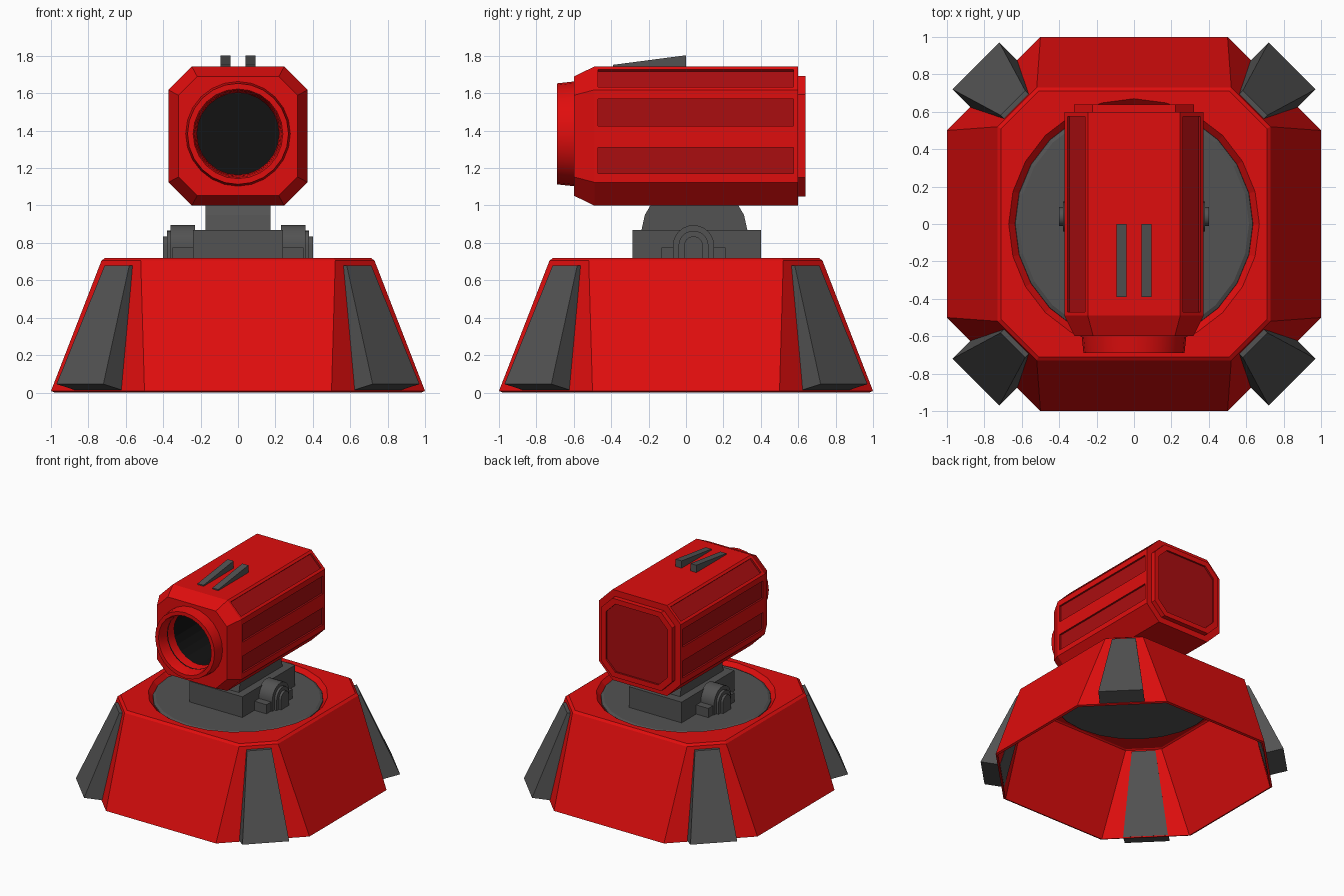
import bpy, bmesh, math
from mathutils import Vector

cube = bpy.data.objects.get("Cube")
if cube:
    bpy.data.objects.remove(cube, do_unlink=True)


def material(name, rgb):
    m = bpy.data.materials.new(name)
    m.use_nodes = True
    m.diffuse_color = (*rgb, 1)
    m.node_tree.nodes["Principled BSDF"].inputs["Base Color"].default_value = (*rgb, 1)
    return m


red = material("bright red", (0.74, 0.004, 0.004))
dark_red = material("dark red", (0.40, 0.004, 0.005))
gray = material("dark gray", (0.085, 0.085, 0.085))
black = material("black", (0.006, 0.006, 0.006))


def loft(name, rings, mat, caps=(True, True), smooth=False):
    """Skin a list of closed rings, optionally capping the ends."""
    bm = bmesh.new()
    loops = [[bm.verts.new(p) for p in ring] for ring in rings]
    for a, b in zip(loops, loops[1:]):
        n = len(a)
        for i in range(n):
            j = (i + 1) % n
            bm.faces.new((a[i], a[j], b[j], b[i]))
    if caps[0]:
        bm.faces.new(loops[0])
    if caps[1]:
        bm.faces.new(loops[-1])
    bmesh.ops.recalc_face_normals(bm, faces=bm.faces)
    return finish(name, bm, mat, smooth)


def finish(name, bm, mat, smooth=False):
    mesh = bpy.data.meshes.new(name)
    bm.to_mesh(mesh)
    bm.free()
    mesh.materials.append(mat)
    ob = bpy.data.objects.new(name, mesh)
    bpy.context.collection.objects.link(ob)
    if smooth:
        bpy.ops.object.select_all(action='DESELECT')
        ob.select_set(True)
        bpy.context.view_layer.objects.active = ob
        bpy.ops.object.shade_smooth_by_angle(angle=math.radians(30))
    return ob


def octagon(w, c):
    """Square of half width w with corners cut by c."""
    k = w - c
    return [(k, -w), (w, -k), (w, k), (k, w), (-k, w), (-w, k), (-w, -k), (-k, -w)]


def circle(r, n=24):
    return [(r * math.cos(math.tau * i / n), r * math.sin(math.tau * i / n)) for i in range(n)]


def at_z(pts, z):
    return [Vector((x, y, z)) for x, y in pts]


def at_y(pts, y, zc):
    return [Vector((x, y, zc + z)) for x, z in pts]


def prism_x(name, yz, x0, x1, mat, smooth=False):
    return loft(name, [[Vector((x, y, z)) for y, z in yz] for x in (x0, x1)], mat, smooth=smooth)


def box(name, x, y, z, mat):
    return prism_x(name, [(y[0], z[0]), (y[1], z[0]), (y[1], z[1]), (y[0], z[1])], *x, mat)


def carve(target, cutters):
    """Subtract cutters, keeping their colours on the cut faces."""
    for c in cutters:
        c.hide_render = True
        m = target.modifiers.new("cut", 'BOOLEAN')
        m.operation, m.object, m.solver = 'DIFFERENCE', c, 'EXACT'
        m.material_mode = 'TRANSFER'
    bpy.context.view_layer.update()
    done = bpy.data.meshes.new_from_object(
        target.evaluated_get(bpy.context.evaluated_depsgraph_get()))
    target.modifiers.clear()
    target.data = done
    for c in cutters:
        bpy.data.objects.remove(c, do_unlink=True)


# Base: sloped octagonal shell with a round opening on top
bm = bmesh.new()
shell = [at_z(octagon(1.0, 0.5), 0.008), at_z(octagon(0.73, 0.21), 0.705),
         at_z(octagon(0.71, 0.20), 0.72), at_z(circle(0.67), 0.72), at_z(circle(0.635), 0.68)]
edges = []
for ring in shell:
    vs = [bm.verts.new(p) for p in ring]
    edges.append([bm.edges.new((vs[i], vs[(i + 1) % len(vs)])) for i in range(len(vs))])
for a, b in zip(edges, edges[1:]):
    bmesh.ops.bridge_loops(bm, edges=a + b)
bmesh.ops.recalc_face_normals(bm, faces=bm.faces)
if max(bm.faces, key=lambda f: f.calc_center_median().z).normal.z < 0:
    bmesh.ops.reverse_faces(bm, faces=bm.faces)
base = finish("base_shell", bm, red)
wall = base.modifiers.new("thickness", 'SOLIDIFY')
wall.thickness, wall.offset = 0.02, -1

# Corner legs: tapered struts laid against the cut corners
s = math.sqrt(0.5)
for i in range(4):
    out = Vector((s, s, 0))
    side = Vector((-s, s, 0))
    foot = [out * d + side * w + Vector((0, 0, z)) for d, w, z in
            ((1.195, -0.177, 0.045), (1.195, 0.177, 0.045), (1.04, 0.177, 0.01), (1.04, -0.177, 0.01))]
    top = [out * d + side * w + Vector((0, 0, 0.68)) for d, w in
           ((0.915, -0.093), (0.915, 0.093), (0.86, 0.093), (0.86, -0.093))]
    leg = loft(f"corner_leg_{i + 1}", [foot, top], gray)
    leg.rotation_euler.z = i * math.pi / 2

# Turntable and mount
loft("turntable", [at_z(circle(0.64), 0.66), at_z(circle(0.635), 0.69),
                   at_z(circle(0.615), 0.70)], gray)
box("mount_block", (-0.24, 0.24), (-0.285, 0.40), (0.68, 0.87), gray)
prism_x("neck", [(-0.24, 0.86), (0.33, 0.86), (0.31, 0.95), (0.28, 1.0), (0.25, 1.03),
                 (-0.16, 1.03), (-0.19, 1.0), (-0.22, 0.95)], -0.175, 0.175, gray)


# Side pivots: stepped arches with a foot flange
def arch(r, cy=0.04, cz=0.785, n=12):
    top = [(cy + r * math.cos(math.pi * k / n), cz + r * math.sin(math.pi * k / n))
           for k in range(n + 1)]
    return top + [(cy - r, 0.69), (cy + r, 0.69)]


for label, sx in (("left", 1), ("right", -1)):
    for part, r, x0, x1 in (("housing", 0.11, 0.23, 0.36), ("cap", 0.08, 0.35, 0.38),
                            ("pin", 0.05, 0.37, 0.40)):
        prism_x(f"{label}_pivot_{part}", arch(r), sx * x0, sx * x1, gray, smooth=True)
    box(f"{label}_pivot_flange", (sx * 0.23, sx * 0.35), (-0.13, 0.21), (0.69, 0.775), gray)

# Gun body: octagonal block with a tapered nose
ZC = 1.371
body = loft("gun_body", [at_y(octagon(0.318, 0.10), -0.6, ZC), at_y(octagon(0.372, 0.125), -0.49, ZC),
                         at_y(octagon(0.372, 0.125), 0.6, ZC)], red)

# Recessed panels on the sides and upper bevels, and the bore
DEPTH = 0.015
cutters = [loft("bore_cutter", [at_y(circle(0.225), y, 1.383) for y in (-0.7, -0.15)], black)]
for sx in (1, -1):
    for z0, z1 in ((1.17, 1.31), (1.425, 1.57)):
        cutters.append(box("panel_cutter", (sx * (0.372 - DEPTH), sx * 0.45), (-0.47, 0.575),
                           (z0, z1), dark_red))
    mid = Vector((0.3095, 0, 0.3095))
    n, t = Vector((s, 0, s)), Vector((s, 0, -s))
    quad = [mid + n * h + t * w for h, w in
            ((-DEPTH, -0.066), (-DEPTH, 0.066), (0.06, 0.066), (0.06, -0.066))]
    cutters.append(loft("bevel_cutter", [at_y([(sx * p.x, p.z) for p in quad], y, ZC)
                                         for y in (-0.47, 0.575)], dark_red))
carve(body, cutters)

# Rear cap with a sunken dark panel
cap = loft("rear_cap", [at_y(octagon(0.322, 0.10), y, ZC) for y in (0.59, 0.64)], red)
carve(cap, [loft("rear_cutter", [at_y(octagon(0.28, 0.085), y, ZC) for y in (0.625, 0.7)], dark_red)])

# Muzzle ring, open through the middle
profile = ((0.282, -0.58), (0.27, -0.69), (0.24, -0.69), (0.232, -0.67), (0.219, -0.52), (0.226, -0.52))
loft("muzzle_ring", [at_y(circle(r), y, 1.383) for r, y in profile], red, (False, False), smooth=True)

# Wedge sights on top
for label, x in (("left", 0.067), ("right", -0.067)):
    prism_x(f"{label}_sight", [(-0.39, 1.735), (0, 1.735), (0, 1.803), (-0.39, 1.752)],
            x - 0.027, x + 0.027, gray)
